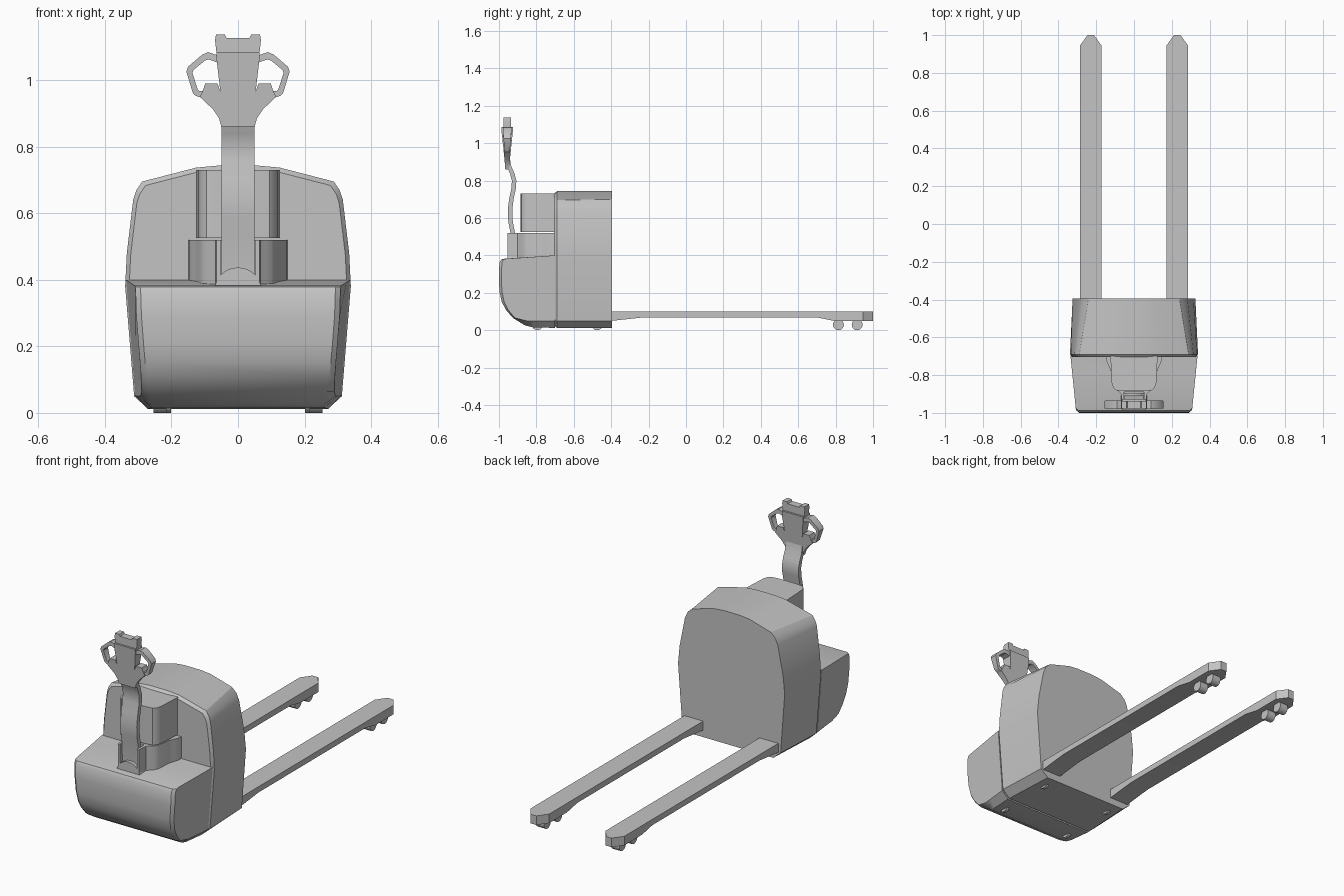
import bpy, bmesh, math

if "Cube" in bpy.data.objects:
    bpy.data.objects.remove(bpy.data.objects["Cube"], do_unlink=True)

grey = bpy.data.materials.new("light grey")
grey.use_nodes = True
colour = (0.55, 0.55, 0.55, 1)
grey.diffuse_color = colour
grey.node_tree.nodes["Principled BSDF"].inputs["Base Color"].default_value = colour


def finish(name, bm, angle=30):
    bmesh.ops.recalc_face_normals(bm, faces=bm.faces)
    mesh = bpy.data.meshes.new(name)
    bm.to_mesh(mesh)
    bm.free()
    mesh.materials.append(grey)
    obj = bpy.data.objects.new(name, mesh)
    bpy.context.collection.objects.link(obj)
    bpy.ops.object.select_all(action="DESELECT")
    obj.select_set(True)
    bpy.context.view_layer.objects.active = obj
    bpy.ops.object.shade_smooth_by_angle(angle=math.radians(angle))
    return obj


def loft(name, rings, angle=30):
    """Skin closed rings of equal length and cap both ends."""
    bm = bmesh.new()
    loops = [[bm.verts.new(p) for p in ring] for ring in rings]
    n = len(loops[0])
    for a, b in zip(loops, loops[1:]):
        for i in range(n):
            j = (i + 1) % n
            bm.faces.new((a[i], a[j], b[j], b[i]))
    bm.faces.new(loops[0])
    bm.faces.new(loops[-1])
    return finish(name, bm, angle)


def mirrored(half):
    """Complete a half outline across the first axis."""
    return half + [(-u, v) for u, v in reversed(half)]


def cylinder(name, centre, radius, width, axis):
    rings = []
    for s in (-width / 2, width / 2):
        ring = []
        for k in range(24):
            a = k * math.tau / 24
            c, d = radius * math.cos(a), radius * math.sin(a)
            off = (s, c, d) if axis == "X" else (c, s, d)
            ring.append([p + q for p, q in zip(centre, off)])
        rings.append(ring)
    return loft(name, rings)


# Rear housing, tapering towards the forks
front_half = [(.27, .012), (.312, .05), (.339, .38), (.334, .48), (.315, .64),
              (.306, .668), (.288, .695), (.125, .737), (.06, .743)]
back_half = [(.255, .012), (.30, .05), (.325, .38), (.315, .48), (.283, .64),
             (.267, .675), (.24, .70), (.11, .737), (.05, .743)]
front = mirrored(front_half)
rim = [(x * .965, .36 + (z - .36) * .965) for x, z in front]
loft("rear_housing", [[(x, -.705, z) for x, z in rim],
                      [(x, -.69, z) for x, z in front],
                      [(x, -.395, z) for x, z in mirrored(back_half)]])

# Front motor cover with rounded nose and softened sides
nose = [(-.70, .40), (-.80, .393), (-.97, .382), (-.988, .378), (-.998, .36),
        (-1, .29), (-.998, .21), (-.985, .15), (-.96, .105), (-.925, .065),
        (-.86, .025), (-.82, .015), (-.70, .012)]


def side_x(y, z):
    return .336 - .1 * (-.7 - y) - .035 * max(0, 1 - z / .34) ** 1.5


def nose_ring(side, outer):
    ring = []
    for y, z in nose:
        if outer:
            y2, z2 = -.7 + (y + .7) * .955, max(z, .05)
            ring.append((side * side_x(y2, z2), y2, z2))
        else:
            low = max(0, 1 - z / .12)
            ring.append((side * (side_x(y, z) - .014 - .02 * low), y, z))
    return ring


loft("motor_cover", [nose_ring(-1, True), nose_ring(-1, False),
                     nose_ring(1, False), nose_ring(1, True)])

# Upper and lower column covers, drawn in plan
upper = mirrored([(.125, -.69), (.122, -.76), (.118, -.84), (.11, -.866),
                  (.095, -.88), (.05, -.885)])
lower = mirrored([(.15, -.69), (.147, -.72), (.135, -.75), (.122, -.78),
                  (.113, -.85), (.10, -.872), (.08, -.888), (.068, -.90),
                  (.064, -.955), (.052, -.955), (.052, -.89)])
for name, plan, bottom, top in (("upper_column_cover", upper, .525, .73),
                                ("lower_column_cover", lower, .375, .52)):
    loft(name, [[(x, y, z) for x, y in plan] for z in (bottom, top)])

# Pivot disc at the foot of the tiller
cylinder("tiller_pivot", (0, -.925, .366), .071, .06, "Y")

# Curved tiller arm
arm = [(-.922, .38), (-.926, .52), (-.938, .58), (-.941, .64), (-.934, .70),
       (-.921, .76), (-.919, .80), (-.93, .84), (-.946, .875), (-.954, .92)]
loft("tiller_arm", [[(-.05, y - .012, z), (.05, y - .012, z),
                     (.05, y + .012, z), (-.05, y + .012, z)] for y, z in arm], 40)


def depth(z):
    """Half thickness of the tiller head at a height."""
    if z > 1.085:
        return .02
    return .01 + .02 * min(1, max(0, (z - .87) / .19))


# Tiller head: widening neck, lower ears, top plate
head_half = [(.05, .86), (.057, .885), (.075, .912), (.115, .95), (.108, .962),
             (.098, .99), (.062, .99), (.053, .966), (.064, 1.058), (.064, 1.085)]
cap_half = [(.064, 1.075), (.069, 1.12), (.066, 1.137), (.04, 1.137), (.035, 1.127)]
for name, half in (("tiller_head", head_half), ("tiller_cap", cap_half)):
    outline = mirrored(half)
    loft(name, [[(x, -.956 + s * depth(z if half is head_half else 2), z)
                 for x, z in outline] for s in (-1, 1)])

# Hand grips: looped bars either side of the head
outer = [(.055, 1.072), (.09, 1.084), (.108, 1.076), (.15, 1.04), (.155, 1.025),
         (.136, .962), (.128, .953), (.10, .943)]
inner = [(.055, 1.05), (.088, 1.062), (.10, 1.058), (.134, 1.03), (.137, 1.022),
         (.121, .971), (.116, .967), (.10, .967)]
for label, side in (("left", 1), ("right", -1)):
    rings = []
    for (xo, zo), (xi, zi) in zip(outer, inner):
        t = depth(zo) * .75
        rings.append([(side * xo, -.956 - t, zo), (side * xo, -.956 + t, zo),
                      (side * xi, -.956 + t, zi), (side * xi, -.956 - t, zi)])
    loft(label + "_hand_grip", rings, 35)

# Forks with tapered undersides and pointed tips, plus rollers
fork = [(-.43, .048, .057), (-.395, .05, .057), (-.23, .068, .057), (.70, .068, .057),
        (.79, .05, .057), (.945, .05, .057), (.985, .05, .028), (1, .05, .018)]
for label, side in (("left", 1), ("right", -1)):
    cx = side * .229
    loft(label + "_fork", [[(cx - w, y, b), (cx + w, y, b), (cx + w, y, .10),
                            (cx - w, y, .10)] for y, b, w in fork], 20)
    for place, y in (("inner", .815), ("outer", .915)):
        cylinder(f"{label}_{place}_fork_roller", (cx, y, .029), .029, .05, "X")
    for place, y in (("front", -.795), ("rear", -.475)):
        cylinder(f"{label}_{place}_caster", (side * .209, y, .03), .03, .016, "X")
